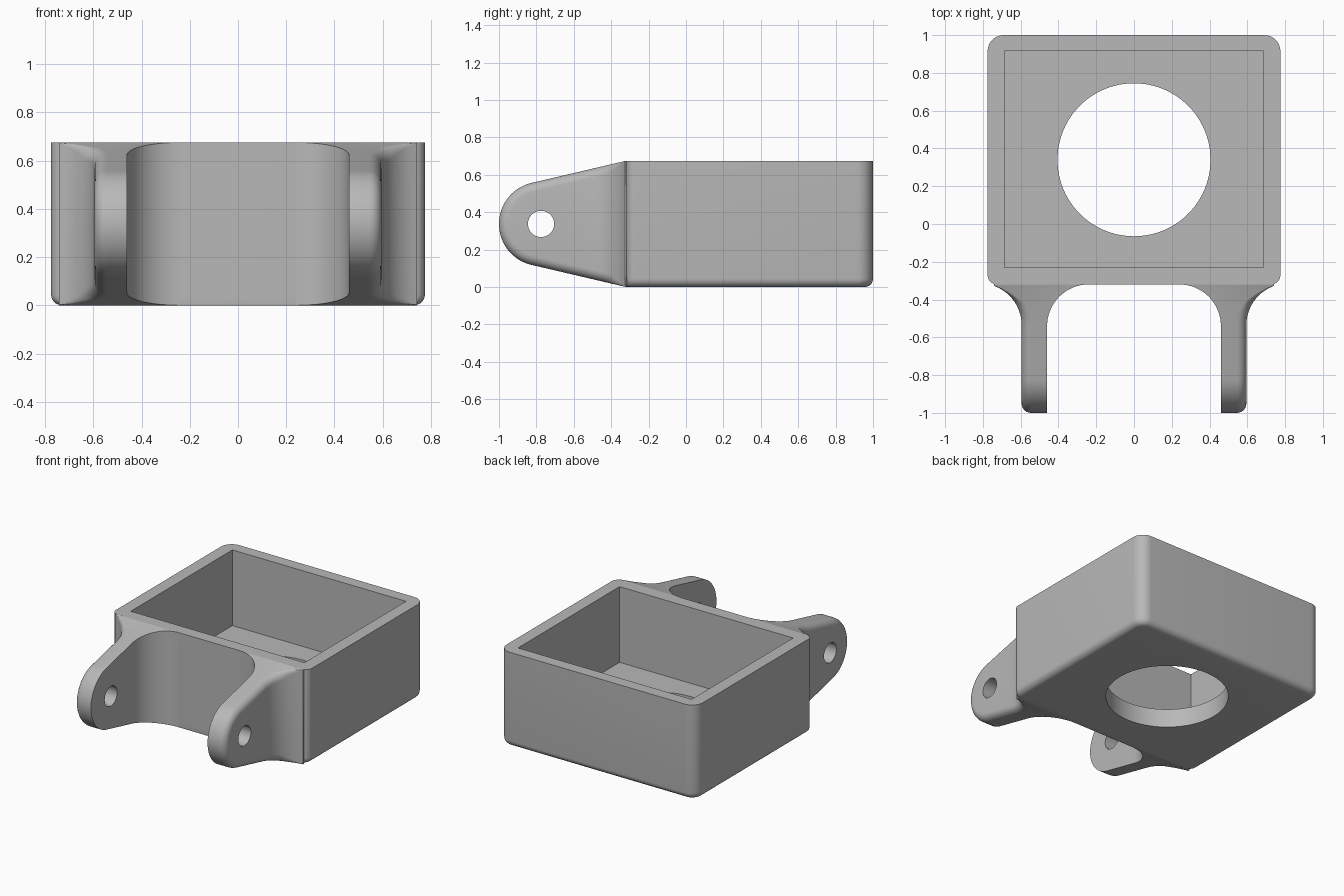
import bpy, bmesh, math

if "Cube" in bpy.data.objects:
    bpy.data.objects.remove(bpy.data.objects["Cube"])

H = 0.675                       # overall height
PIN_Y, PIN_Z, TIP_R = -0.775, H / 2, 0.225
FRONT = -0.32                   # front face of the box

grey = bpy.data.materials.new("plain grey")
grey.diffuse_color = (0.48, 0.48, 0.48, 1)
grey.use_nodes = True
grey.node_tree.nodes["Principled BSDF"].inputs["Base Color"].default_value = grey.diffuse_color


def make_object(name, bm):
    bmesh.ops.remove_doubles(bm, verts=bm.verts, dist=1e-5)
    bmesh.ops.recalc_face_normals(bm, faces=bm.faces)
    mesh = bpy.data.meshes.new(name)
    bm.to_mesh(mesh)
    bm.free()
    mesh.materials.append(grey)
    ob = bpy.data.objects.new(name, mesh)
    bpy.context.collection.objects.link(ob)
    return ob


def loft(name, rings):
    """Skin a list of closed rings and cap both ends."""
    bm = bmesh.new()
    vs = [[bm.verts.new(p) for p in r] for r in rings]
    n = len(vs[0])
    for a, b in zip(vs, vs[1:]):
        for i in range(n):
            j = (i + 1) % n
            bm.faces.new((a[i], a[j], b[j], b[i]))
    bm.faces.new(vs[0])
    bm.faces.new(vs[-1])
    return make_object(name, bm)


def cylinder(name, radius, depth, loc, rot):
    bpy.ops.mesh.primitive_cylinder_add(vertices=96, radius=radius, depth=depth,
                                        location=loc, rotation=rot)
    ob = bpy.context.object
    ob.name = name
    ob.data.materials.append(grey)
    return ob


def cut(ob, cutter):
    mod = ob.modifiers.new("cut", 'BOOLEAN')
    mod.operation, mod.solver, mod.object = 'DIFFERENCE', 'EXACT', cutter
    bpy.context.view_layer.objects.active = ob
    bpy.ops.object.modifier_apply(modifier=mod.name)
    bpy.data.objects.remove(cutter)


def smooth(ob):
    bpy.ops.object.select_all(action='DESELECT')
    ob.select_set(True)
    bpy.context.view_layer.objects.active = ob
    bpy.ops.object.shade_smooth_by_angle(angle=math.radians(30))


# Box: rounded plan, lower side and back edges rounded
def box_ring(z, e):
    w, back, rb, rf = 0.775 - e, 1.0 - e, 0.085 - e, 0.05
    corners = [(w - rb, back - rb, rb, 0), (-w + rb, back - rb, rb, 90),
               (-w + rf, FRONT + rf, rf, 180), (w - rf, FRONT + rf, rf, 270)]
    return [(cx + r * math.cos(math.radians(a + k * 9)),
             cy + r * math.sin(math.radians(a + k * 9)), z)
            for cx, cy, r, a in corners for k in range(11)]


R = 0.045
rings = []
for k in range(8):
    p = k / 7 * math.pi / 2
    rings.append(box_ring(R * (1 - math.cos(p)), R * (1 - math.sin(p))))
rings.append(box_ring(H, 0))
box = loft("open_box", rings)

# Square pocket and round floor opening
bpy.ops.mesh.primitive_cube_add(size=1, location=(0, 0.3425, 0.635))
pocket = bpy.context.object
pocket.scale = (1.37, 1.145, 1.0)
pocket.data.materials.append(grey)
cut(box, pocket)
cut(box, cylinder("floor_opening", 0.405, 1, (0, 0.34, 0), (0, 0, 0)))
smooth(box)

# Arm side profile: round tip, then a tangent line up to the box edge
dy, dz = FRONT - PIN_Y, H - PIN_Z
slope = math.atan2(dz, dy) - math.asin(TIP_R / math.hypot(dy, dz))
end = math.pi / 2 - slope
stations = []                   # (y, z, normal angle)
for k in range(29):
    t = end * k / 28
    stations.append((PIN_Y - TIP_R * math.cos(t), PIN_Z + TIP_R * math.sin(t), t))
ty, tz, _ = stations[-1]
ys = [-0.72, -0.62] + [-0.54 + 0.22 * math.sin(math.radians(a)) for a in range(0, 91, 5)]
stations += [(y, tz + (y - ty) * math.tan(slope), end) for y in ys]
stations.append((FRONT + 0.005, H - 0.0005, end))


def x_inner(y):                 # inner face flares to the box front
    d = min(max(y + 0.54, 0), 0.22)
    return 0.24 + math.sqrt(0.0484 - d * d)


def x_outer(y):                 # outer face flares to the box corner
    d = min(max(y + 0.535, 0), 0.21)
    return min(0.815 - math.sqrt(0.0484 - d * d), 0.742)


def arm_ring(y, z, t, side):
    e = 0.05 * min(1, max(0, (FRONT - y) / 0.1))
    top = [(x_inner(y), y, z)]
    for k in range(8):
        p = k / 7 * math.pi / 2
        inset = e * (1 - math.cos(p))
        yy = y + inset * math.cos(t)
        top.append((x_outer(yy) - e * (1 - math.sin(p)), yy, z - inset * math.sin(t)))
    ring = top + [(x, y2, H - z2) for x, y2, z2 in reversed(top)]
    return [(side * x, y2, z2) for x, y2, z2 in ring]


# Two mirrored arms with pin holes
for side, label in ((1, "right_arm"), (-1, "left_arm")):
    arm = loft(label, [arm_ring(*s, side) for s in stations])
    cut(arm, cylinder("pin_hole", 0.07, 0.6, (side * 0.53, PIN_Y, PIN_Z),
                      (0, math.pi / 2, 0)))
    smooth(arm)
